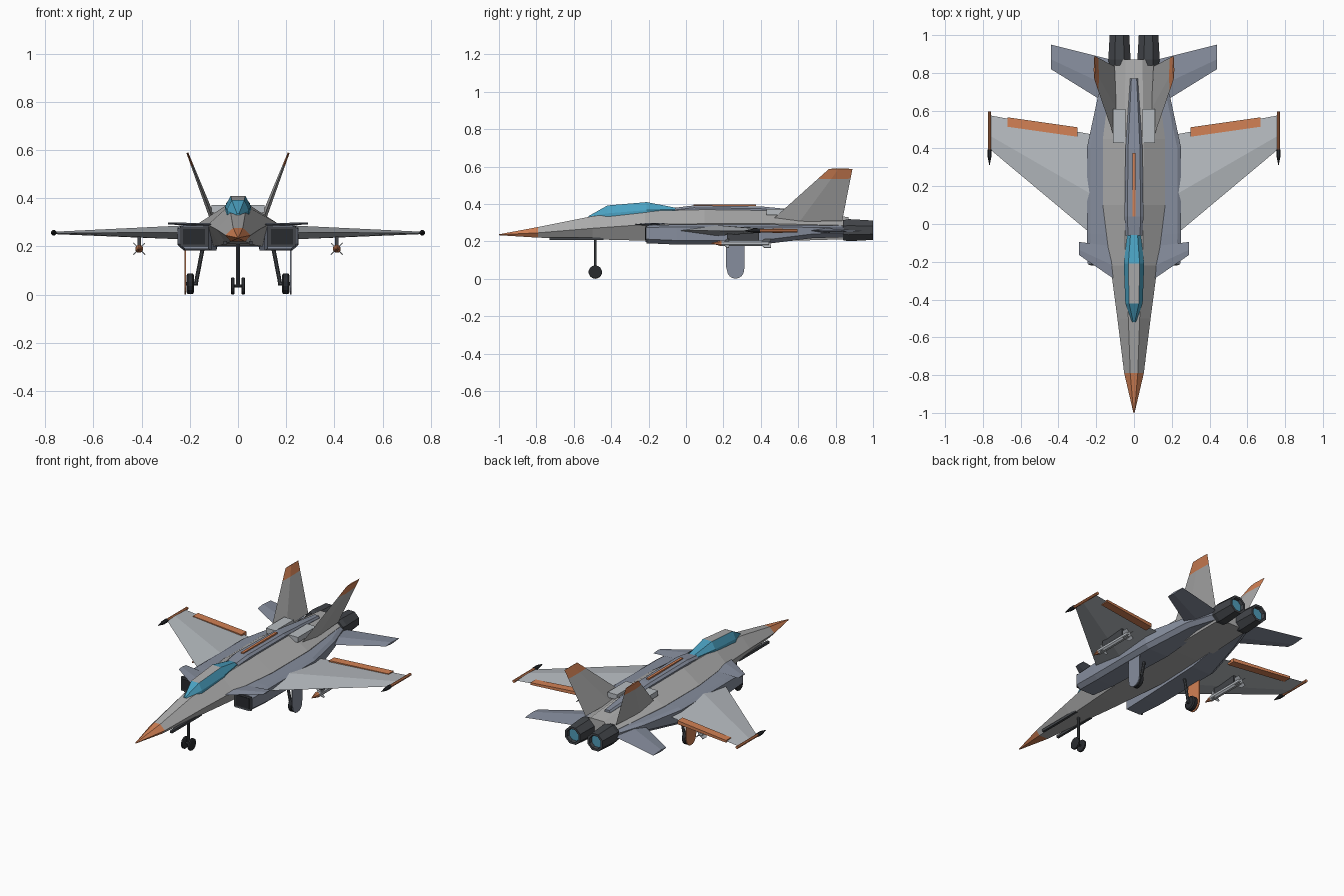
import bpy, bmesh, math
from mathutils import Vector

cube = bpy.data.objects.get("Cube")
if cube:
    bpy.data.objects.remove(cube)


def material(name, r, g, b):
    m = bpy.data.materials.new(name)
    m.use_nodes = True
    m.diffuse_color = (r, g, b, 1)
    m.node_tree.nodes["Principled BSDF"].inputs["Base Color"].default_value = (r, g, b, 1)
    return m


HULL = material("hull grey", .42, .42, .42)
WING = material("wing light grey", .47, .50, .53)
BLUE = material("blue grey", .24, .27, .34)
ORANGE = material("orange", .65, .22, .09)
GLASS = material("canopy blue", .07, .36, .54)
DARK = material("dark metal", .055, .06, .068)
BLACK = material("tyre black", .022, .024, .028)
GLOW = material("exhaust blue", .08, .33, .48)


def loft(name, rings, mat, mat2=None, rule=None):
    """Skin a row of equal rings, cap both ends; rule(face) picks mat2."""
    bm = bmesh.new()
    rows = [[bm.verts.new(p) for p in ring] for ring in rings]
    n = len(rows[0])
    for a, b in zip(rows, rows[1:]):
        for i in range(n):
            j = (i + 1) % n
            bm.faces.new((a[i], a[j], b[j], b[i]))
    bm.faces.new(rows[0])
    bm.faces.new(rows[-1])
    bmesh.ops.recalc_face_normals(bm, faces=bm.faces)
    bm.normal_update()
    me = bpy.data.meshes.new(name)
    me.materials.append(mat)
    if rule:
        me.materials.append(mat2)
        for f in bm.faces:
            f.material_index = int(rule(f))
    bm.to_mesh(me)
    bm.free()
    ob = bpy.data.objects.new(name, me)
    bpy.context.collection.objects.link(ob)
    return ob


def box(name, x, y, z, mat):
    """Box from (min, max) pairs."""
    return loft(name, [[(x[0], v, z[0]), (x[1], v, z[0]), (x[1], v, z[1]), (x[0], v, z[1])]
                       for v in y], mat)


def tube(name, start, axis, steps, mat, sides=8, turn=.5, **kw):
    """Turned part: steps are (distance, radius) along axis from start."""
    q = Vector(axis).to_track_quat('Z', 'Y')
    rings = []
    for d, r in steps:
        rings.append([Vector(start) + q @ Vector((r * math.cos((i + turn) * math.tau / sides),
                                                  r * math.sin((i + turn) * math.tau / sides), d))
                      for i in range(sides)])
    return loft(name, rings, mat, **kw)


def foil(front, back, thick, across, peak=.4):
    """Diamond section between a leading and a trailing point."""
    a, b, n = Vector(front), Vector(back), Vector(across).normalized() * thick
    m = a.lerp(b, peak)
    return [a, m + n, b, m - n]


# Fuselage: y, top half width, top z, chine half width, chine z, belly half width, belly z
stations = [(-1, .002, .238, .003, .236, .002, .233),
            (-.79, .02, .277, .052, .246, .03, .22),
            (-.5, .03, .335, .088, .27, .05, .211),
            (-.22, .045, .362, .125, .29, .075, .204),
            (.1, .05, .37, .165, .295, .1, .2),
            (.45, .05, .365, .165, .295, .11, .2),
            (.87, .045, .33, .11, .285, .1, .212)]
loft("fuselage", [[(tw, y, tz), (cw, y, cz), (bw, y, bz), (-bw, y, bz), (-cw, y, cz), (-tw, y, tz)]
                  for y, tw, tz, cw, cz, bw, bz in stations],
     HULL, ORANGE, lambda f: f.calc_center_median().y < -.8)

# Dorsal spine with its painted stripe
loft("spine", [[(w, y, .33), (w, y, z - .012), (w * .7, y, z), (-w * .7, y, z), (-w, y, z - .012), (-w, y, .33)]
               for y, w, z in ((-.06, .045, .38), (.04, .05, .392), (.4, .045, .387), (.77, .02, .352))], BLUE)
box("spine_stripe", (-.008, .008), (.04, .375), (.389, .398), ORANGE)

# Canopy: y, base half width, base z, roof half width, roof z
loft("canopy", [[(w, y, z - .02), (w, y, z), (t, y, h), (-t, y, h), (-w, y, z), (-w, y, z - .02)]
                for y, w, z, t, h in ((-.52, .01, .332, .004, .336), (-.42, .046, .35, .026, .392),
                                      (-.21, .054, .367, .03, .41), (-.05, .035, .372, .018, .379))],
     GLASS, HULL, lambda f: f.normal.z > .95 and -.4 < f.calc_center_median().y < -.2)

# Nose gear
tube("nose_strut", (0, -.485, .035), (0, 0, 1), [(0, .008), (.185, .008)], DARK)
tube("nose_axle", (-.025, -.485, .036), (1, 0, 0), [(0, .006), (.05, .006)], DARK)

for s, side in ((1, "left"), (-1, "right")):
    def P(x, y, z):
        return (s * x, y, z)

    def X(a, b):
        return (s * a, s * b)

    # Engine intake trunk with dark mouth
    loft(side + "_intake", [[P(i, y, t), P(i, y, b), P(o - .025, y, b), P(o, y, b + .022),
                             P(o, y, t - .012), P(o - .02, y, t)]
                            for y, i, o, b, t in ((-.21, .122, .245, .19, .286), (-.05, .11, .25, .183, .29),
                                                  (.4, .09, .25, .183, .29), (.68, .08, .19, .218, .287),
                                                  (.86, .03, .125, .222, .283))], BLUE)
    box(side + "_intake_lip", X(.125, .24), (-.216, -.208), (.198, .283), DARK)
    box(side + "_intake_mouth", X(.136, .229), (-.219, -.21), (.208, .273), BLACK)

    # Canard
    loft(side + "_canard", [foil(P(.1, -.295, .29), P(.1, -.12, .29), .007, (0, 0, 1)),
                            foil(P(.29, -.165, .295), P(.29, -.095, .295), .004, (0, 0, 1))], BLUE)

    # Main wing, flap and tip rail
    loft(side + "_wing", [foil(P(.2, -.075, .258), P(.2, .47, .258), .03, (0, 0, 1)),
                          foil(P(.762, .395, .256), P(.762, .575, .256), .005, (0, 0, 1))], WING)
    loft(side + "_flap", [[P(x, y, .257 - t), P(x, y + .05, .257 - t), P(x, y + .05, .257 + t), P(x, y, .257 + t)]
                          for x, y, t in ((.3, .462, .011), (.67, .515, .007))], ORANGE)
    tube(side + "_tip_rail", P(.765, .385, .257), (0, 1, 0), [(0, .009), (.21, .009)], ORANGE)
    tube(side + "_tip_probe", P(.765, .31, .257), (0, 1, 0), [(0, .001), (.05, .012), (.085, .012)], BLACK)

    # Tailplane
    loft(side + "_tailplane", [foil(P(.1, .61, .258), P(.1, .865, .258), .014, (0, 0, 1)),
                               foil(P(.44, .82, .256), P(.44, .95, .256), .006, (0, 0, 1))], BLUE)

    # Canted tail fin with orange cap
    lean = (s * .26, 0, -.11)
    low = (Vector(P(.103, .455, .31)), Vector(P(.103, .835, .31)))
    high = (Vector(P(.21, .765, .588)), Vector(P(.21, .89, .588)))
    loft(side + "_fin", [foil(low[0].lerp(high[0], k), low[1].lerp(high[1], k), .012 - .008 * k, lean)
                         for k in (0, .81, 1)],
         HULL, ORANGE, lambda f: f.calc_center_median().z > .54)
    box(side + "_dorsal_panel", X(.045, .11), (.43, .61), (.34, .372), WING)

    # Exhaust nozzle
    tube(side + "_nozzle", P(.077, .84, .26), (0, 1, 0),
         [(0, .058), (.03, .064), (.16, .056), (.16, .042), (.13, .038)], DARK)
    tube(side + "_exhaust_glow", P(.077, .968, .26), (0, 1, 0), [(0, .041), (.012, .041)], GLOW)

    # Missile on its pylon
    box(side + "_pylon", X(.403, .417), (.22, .39), (.195, .25), DARK)
    tube(side + "_missile", P(.41, .135, .19), (0, 1, 0),
         [(0, .002), (.055, .017), (.31, .017)], WING,
         mat2=ORANGE, rule=lambda f: f.calc_center_median().y < .18)
    for k in range(4):
        a = math.radians(45 + 90 * k)
        d = Vector((math.cos(a), 0, math.sin(a)))
        n = Vector((-d.z, 0, d.x)) * .002
        c = Vector(P(.41, 0, .19))
        for y0, y1 in ((.2, .23), (.4, .455)):
            Y = Vector((0, 1, 0))
            loft(side + "_missile_fin", [[c + d * r + Y * ya + n, c + d * r + Y * y1 + n,
                                          c + d * r + Y * y1 - n, c + d * r + Y * ya - n]
                                         for r, ya in ((.01, y0), (.034, y0 + .02))], WING)

    # Nose gear wheel and door
    tube(side + "_nose_wheel", P(.014, -.485, .036), (s, 0, 0),
         [(0, .03), (.003, .036), (.013, .036), (.016, .03)], BLACK, sides=14)
    box(side + "_nose_door", X(.045, .06), (-.73, -.44), (.207, .222), DARK)

    # Main gear: slanted leg, wheel and round-ended door
    foot, hip = Vector(P(.175, .265, .045)), Vector(P(.145, .265, .2))
    tube(side + "_main_leg", foot, hip - foot, [(0, .009), ((hip - foot).length, .009)], DARK)
    tube(side + "_main_axle", P(.165, .265, .045), (s, 0, 0), [(0, .008), (.05, .008)], DARK)
    tube(side + "_main_wheel", P(.182, .265, .045), (s, 0, 0),
         [(0, .035), (.006, .043), (.026, .043), (.032, .035)], BLACK, sides=14)
    arc = [(.265 + .046 * math.cos(a), .047 - .046 * math.sin(a))
           for a in (math.pi * i / 8 for i in range(9))]
    outline = [(.312, .2), (.312, .06)] + arc + [(.215, .06), (.215, .2)]
    loft(side + "_main_door", [[P(x, y, z) for y, z in outline] for x in (.216, .222)],
         BLUE if s > 0 else ORANGE)
